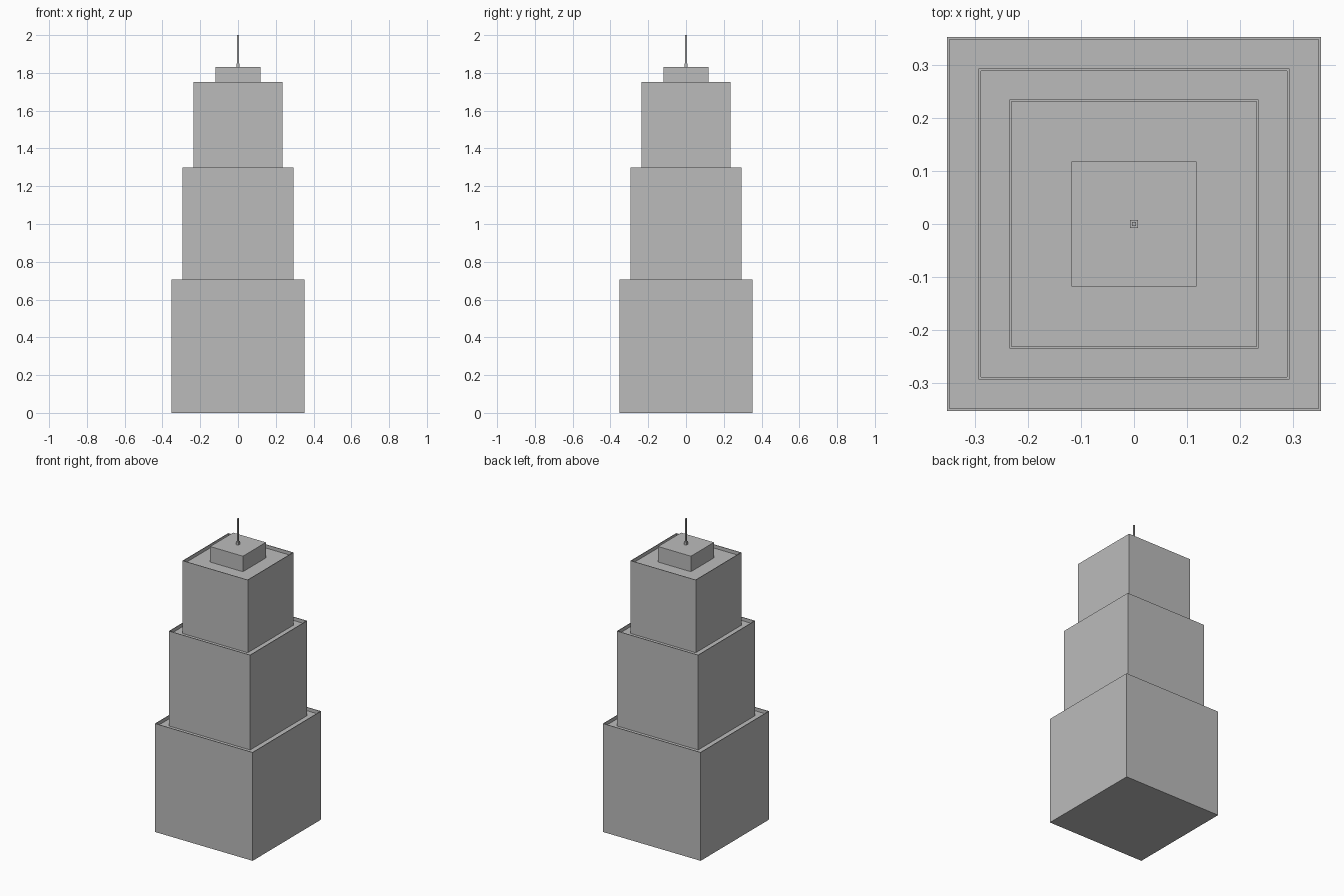
import bpy
import bmesh

default = bpy.data.objects.get("Cube")
if default:
    bpy.data.objects.remove(default, do_unlink=True)

# One grey for the whole tower
grey = bpy.data.materials.new("concrete_grey")
grey.use_nodes = True
colour = (0.5, 0.5, 0.5, 1)
grey.diffuse_color = colour
grey.node_tree.nodes["Principled BSDF"].inputs["Base Color"].default_value = colour

RIM = 0.006      # parapet thickness
RECESS = 0.022   # roof depth below the parapet top


def block(name, half, bottom, top, parapet=False):
    """Square block between two heights, optionally with a sunken roof."""
    bm = bmesh.new()
    bmesh.ops.create_cube(bm, size=1)
    for v in bm.verts:
        v.co.x *= 2 * half
        v.co.y *= 2 * half
        v.co.z = top if v.co.z > 0 else bottom
    if parapet:
        bm.normal_update()
        roof = max(bm.faces, key=lambda f: f.calc_center_median().z)
        bmesh.ops.inset_region(bm, faces=[roof], thickness=RIM)
        # Drop the inner face to leave a vertical-walled parapet
        inner = bmesh.ops.extrude_discrete_faces(bm, faces=[roof])["faces"][0]
        bmesh.ops.translate(bm, verts=inner.verts, vec=(0, 0, -RECESS))
    mesh = bpy.data.meshes.new(name)
    bm.to_mesh(mesh)
    bm.free()
    mesh.materials.append(grey)
    obj = bpy.data.objects.new(name, mesh)
    bpy.context.collection.objects.link(obj)
    return obj


# Stepped tiers, each standing on the sunken roof of the one below
floor = 0
for name, half, top in (("lower_tier", 0.352, 0.705),
                        ("middle_tier", 0.293, 1.3),
                        ("upper_tier", 0.235, 1.751)):
    block(name, half, floor, top, parapet=True)
    floor = top - RECESS

# Rooftop plant room and antenna
block("roof_house", 0.118, floor, 1.83)
block("antenna_base", 0.008, 1.83, 1.85)
block("antenna_mast", 0.004, 1.85, 2)
